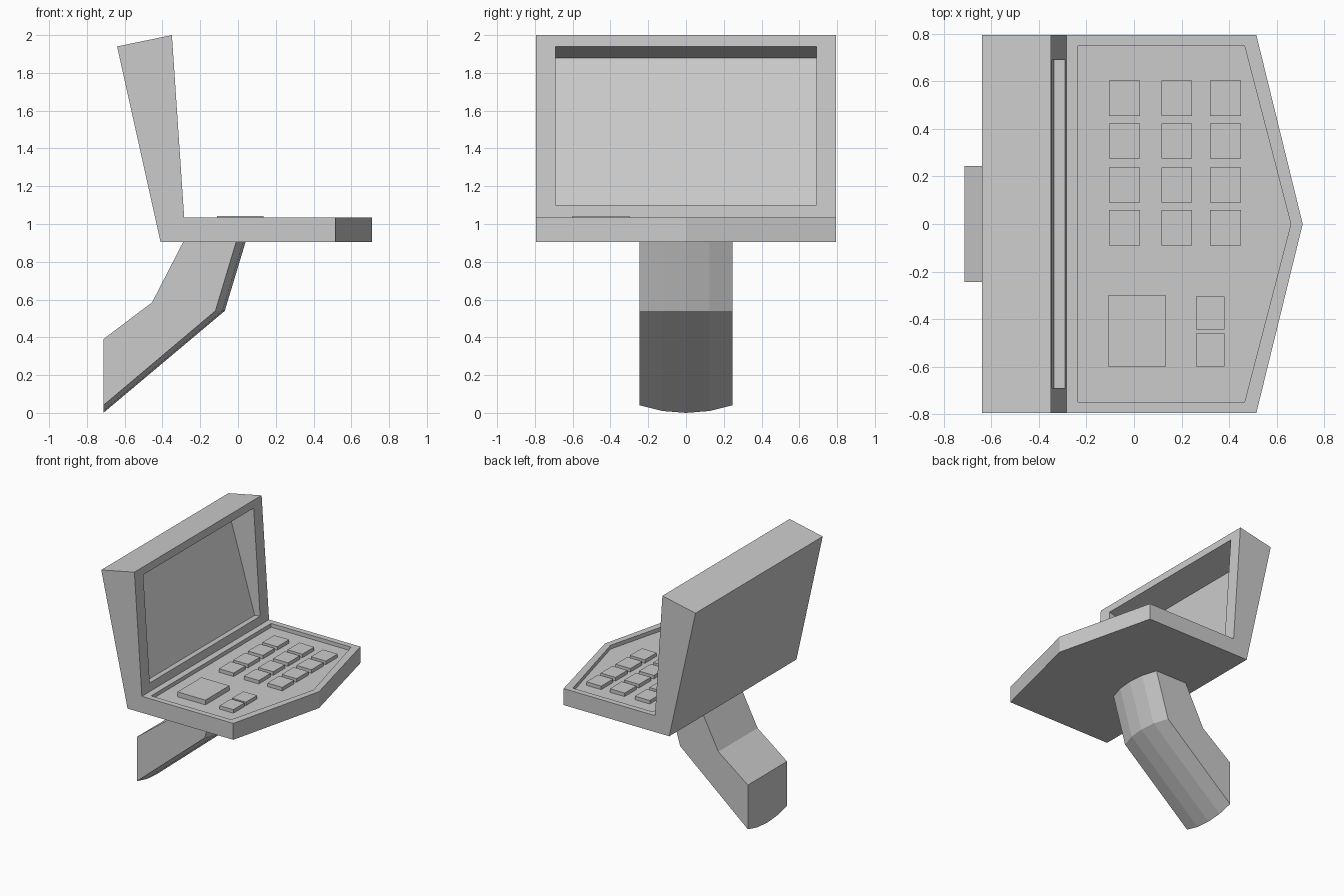
import bpy, bmesh

if "Cube" in bpy.data.objects:
    bpy.data.objects.remove(bpy.data.objects["Cube"])


def loft(name, sections):
    """Solid skinned through matching xz profiles; sections = [(y, profile), ...]."""
    bm = bmesh.new()
    rings = [[bm.verts.new((x, y, z)) for x, z in prof] for y, prof in sections]
    n = len(rings[0])
    for a, b in zip(rings, rings[1:]):
        for i in range(n):
            j = (i + 1) % n
            bm.faces.new((a[i], a[j], b[j], b[i]))
    bm.faces.new(rings[0])
    bm.faces.new(rings[-1])
    bmesh.ops.recalc_face_normals(bm, faces=bm.faces)
    mesh = bpy.data.meshes.new(name)
    bm.to_mesh(mesh)
    bm.free()
    obj = bpy.data.objects.new(name, mesh)
    bpy.context.collection.objects.link(obj)
    return obj


def block(name, x0, x1, y0, y1, z0, z1):
    prof = [(x0, z0), (x1, z0), (x1, z1), (x0, z1)]
    return loft(name, [(y0, prof), (y1, prof)])


def cut(target, cutter):
    mod = target.modifiers.new("cut", 'BOOLEAN')
    mod.operation = 'DIFFERENCE'
    mod.solver = 'EXACT'
    mod.object = cutter
    bpy.context.view_layer.objects.active = target
    bpy.ops.object.modifier_apply(modifier=mod.name)
    bpy.data.objects.remove(cutter)


# Monitor and keyboard tray in one housing, with a pointed front edge
def housing_profile(tip):
    return [(-0.41, 0.905), (tip, 0.905), (tip, 1.035),
            (-0.285, 1.035), (-0.35, 2.0), (-0.64, 1.94)]


housing = loft("console_housing", [(-0.795, housing_profile(0.515)),
                                   (0, housing_profile(0.71)),
                                   (0.795, housing_profile(0.515))])

# Screen recess, deep at the top and shallow at the bottom
screen = [(-0.337, 1.095), (-0.289, 1.10), (-0.2, 1.10),
          (-0.2, 1.94), (-0.346, 1.94), (-0.57, 1.88)]
cut(housing, loft("screen_cutter", [(-0.69, screen), (0.69, screen)]))

# Shallow keyboard recess
FLOOR = 1.005


def tray_profile(tip):
    return [(-0.235, FLOOR), (tip, FLOOR), (tip, 1.08), (-0.235, 1.08)]


cut(housing, loft("tray_cutter", [(-0.75, tray_profile(0.465)),
                                  (0, tray_profile(0.66)),
                                  (0.75, tray_profile(0.465))]))

# Key grid
for x in (-0.105, 0.115, 0.32):
    for y in (0.455, 0.275, 0.09, -0.09):
        block("key", x, x + 0.13, y, y + 0.148, FLOOR - 0.01, 1.033)

# Touch pad and its two side buttons
block("touch_pad", -0.11, 0.135, -0.6, -0.3, FLOOR - 0.01, 1.043)
for y in (-0.445, -0.6):
    block("side_button", 0.26, 0.38, y, y + 0.14, FLOOR - 0.01, 1.033)


# Bent support arm with a bowed underside
def arm_profile(b):
    return [(-0.29, 0.905), (-0.455, 0.585), (-0.713, 0.39),
            (-0.713, 0.04 - 0.04 * b), (-0.12 + 0.05 * b, 0.54),
            (-0.01 + 0.05 * b, 0.905)]


loft("support_arm", [(y, arm_profile(b)) for y, b in
                     ((-0.245, 0), (-0.125, 0.75), (0, 1), (0.125, 0.75), (0.245, 0))])
